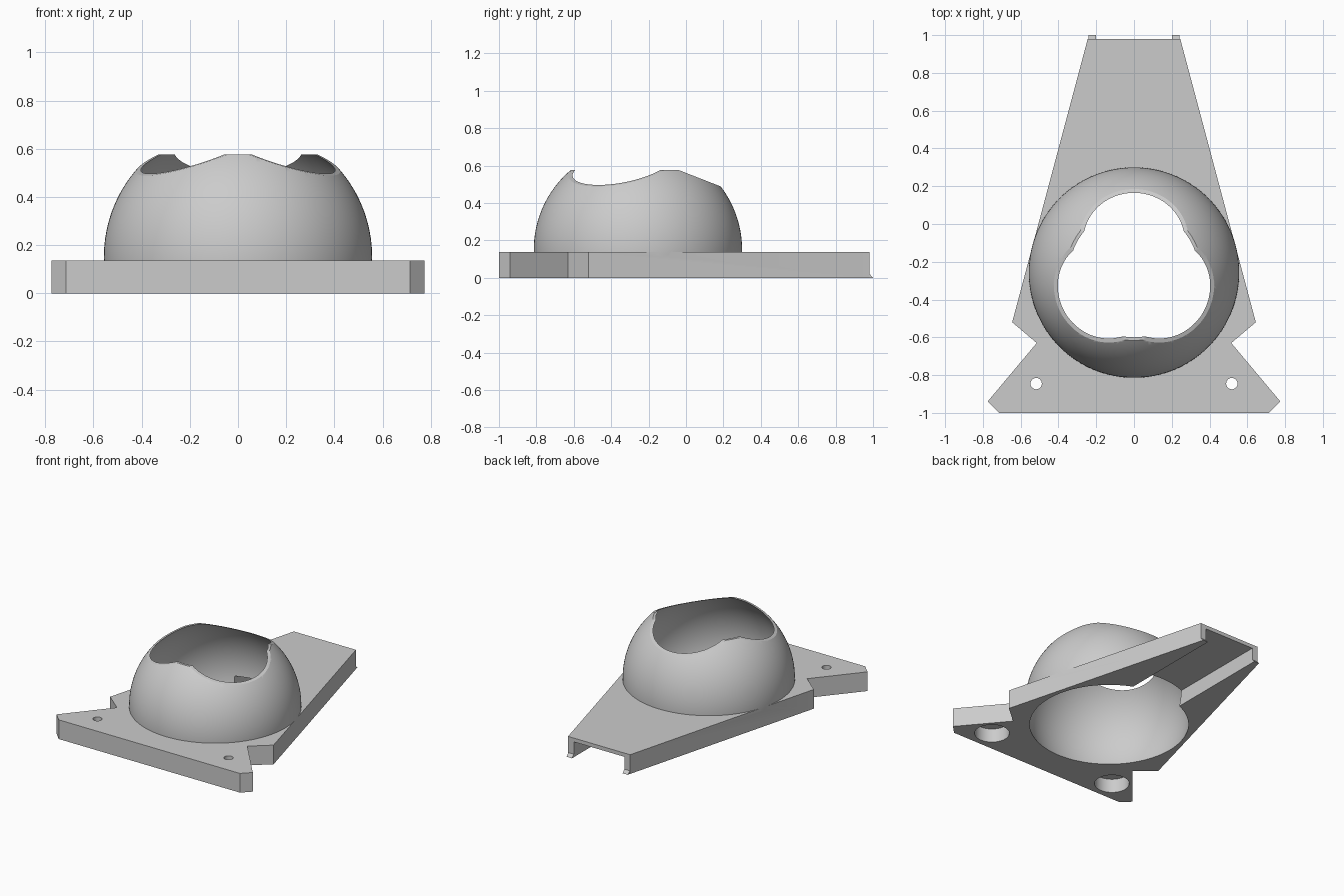
import bpy, bmesh, math
from mathutils import Matrix, Vector

if "Cube" in bpy.data.objects:
    bpy.data.objects.remove(bpy.data.objects["Cube"])

PLATE_TOP = 0.137
CENTRE = Vector((0, -0.257, 0.15))   # centre of the ball socket
OUTER, INNER = 0.557, 0.546
RIM_TOP = 0.575

grey = bpy.data.materials.new("plain_grey")
grey.use_nodes = True
colour = (0.6, 0.6, 0.6, 1)
grey.diffuse_color = colour
grey.node_tree.nodes["Principled BSDF"].inputs["Base Color"].default_value = colour


def make(name, bm):
    bmesh.ops.recalc_face_normals(bm, faces=bm.faces)
    mesh = bpy.data.meshes.new(name)
    bm.to_mesh(mesh)
    bm.free()
    obj = bpy.data.objects.new(name, mesh)
    bpy.context.collection.objects.link(obj)
    mesh.materials.append(grey)
    return obj


def prism(name, points, axis_vec):
    """Extrude a closed outline along a vector."""
    bm = bmesh.new()
    face = bm.faces.new([bm.verts.new(p) for p in points])
    new = bmesh.ops.extrude_face_region(bm, geom=[face])["geom"]
    bmesh.ops.translate(bm, vec=axis_vec,
                        verts=[g for g in new if isinstance(g, bmesh.types.BMVert)])
    return make(name, bm)


def box(name, low, high):
    low, high = Vector(low), Vector(high)
    size = high - low
    bm = bmesh.new()
    bmesh.ops.create_cube(bm, size=1, matrix=Matrix.Translation((low + high) / 2)
                          @ Matrix.Diagonal((*size, 1)))
    return make(name, bm)


def cylinder(name, x, y, low, high, radius):
    bm = bmesh.new()
    bmesh.ops.create_cone(bm, cap_ends=True, segments=48, radius1=radius, radius2=radius,
                          depth=high - low, matrix=Matrix.Translation((x, y, (low + high) / 2)))
    return make(name, bm)


def ball(name, radius, floor=None):
    bm = bmesh.new()
    bmesh.ops.create_uvsphere(bm, u_segments=128, v_segments=64, radius=radius,
                              matrix=Matrix.Translation(CENTRE))
    if floor is not None:
        bmesh.ops.bisect_plane(bm, geom=bm.verts[:] + bm.edges[:] + bm.faces[:],
                               plane_co=(0, 0, floor), plane_no=(0, 0, -1), clear_outer=True)
        bmesh.ops.holes_fill(bm, edges=[e for e in bm.edges if e.is_boundary], sides=0)
    return make(name, bm)


def combine(target, tool, operation):
    """Apply a boolean and discard the tool."""
    mod = target.modifiers.new(operation, "BOOLEAN")
    mod.operation, mod.solver, mod.object = operation, "EXACT", tool
    bpy.context.view_layer.update()
    graph = bpy.context.evaluated_depsgraph_get()
    mesh = bpy.data.meshes.new_from_object(target.evaluated_get(graph))
    target.modifiers.clear()
    target.data = mesh
    bpy.data.objects.remove(tool)


# Base plate: mirrored outline with notched sides
half = [(0.245, 0.98), (0.645, -0.52), (0.515, -0.63), (0.775, -0.94), (0.715, -1)]
outline = half + [(-x, y) for x, y in reversed(half)]
holder = prism("ball_holder", [(x, y, 0) for x, y in outline], (0, 0, PLATE_TOP))

# Dome shell, hollow through the underside
combine(holder, ball("dome", OUTER, 0.003), "UNION")
combine(holder, ball("cavity", INNER), "DIFFERENCE")

# Cable channel under the back
combine(holder, box("channel", (-0.2, 0, -0.1), (0.2, 1.1, 0.11)), "DIFFERENCE")

# Flat rim, then three tilted cuts that form the lobed opening
combine(holder, box("rim_cut", (-0.6, -0.9, RIM_TOP), (0.6, 0.4, 0.9)), "DIFFERENCE")
tilt = math.atan(0.39)
for k in range(3):
    cutter = box("lobe_cut", (-0.45, -0.45, 0), (0.45, 0.45, 0.4))
    cutter.data.transform(Matrix.Translation(CENTRE)
                          @ Matrix.Rotation(k * math.tau / 3, 4, "Z")
                          @ Matrix.Rotation(-tilt, 4, "X")
                          @ Matrix.Translation((0, 0, 0.476)))
    combine(holder, cutter, "DIFFERENCE")

# Screw holes with wide counterbores underneath
for side in (-1, 1):
    combine(holder, cylinder("screw", side * 0.518, -0.845, -0.1, 0.3, 0.03), "DIFFERENCE")
    combine(holder, cylinder("bore", side * 0.518, -0.845, -0.1, 0.1, 0.115), "DIFFERENCE")

bpy.ops.object.select_all(action="DESELECT")
holder.select_set(True)
bpy.context.view_layer.objects.active = holder
bpy.ops.object.shade_smooth_by_angle(angle=math.radians(30))

# Small wedge clips at the back feet
for side, name in ((-1, "right_clip"), (1, "left_clip")):
    x = 0.2 if side > 0 else -0.242
    prism(name, [(x, 0.98, 0), (x, 1.0, 0), (x, 0.98, 0.022)], (0.042, 0, 0))
